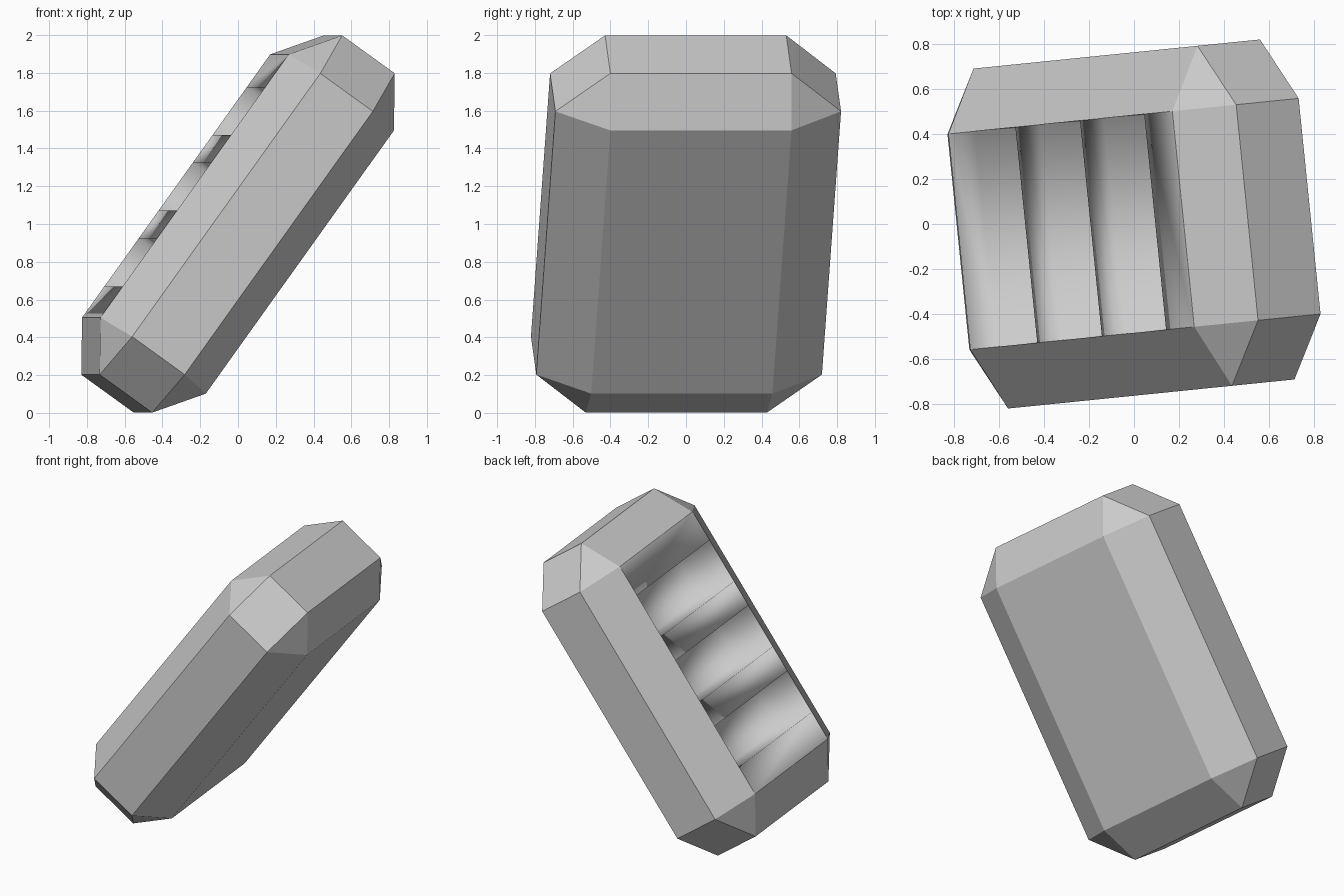
import bpy, bmesh
from math import radians
from itertools import product
from mathutils import Matrix, Vector

if "Cube" in bpy.data.objects:
    bpy.data.objects.remove(bpy.data.objects["Cube"])

FULL = (1.106, 0.76, 0.345)    # half length, width, thickness
FLAT = (0.858, 0.482, 0.172)   # half extents of the flat faces inside the chamfers
SLOT_CENTRES = (-0.5, -0.005, 0.487)
SLOT_WIDTH, SLOT_DEPTH = 0.31, 0.3

# chamfered block: each corner gives one point on each of its three faces
bm = bmesh.new()
for s in product((-1, 1), repeat=3):
    for axis in range(3):
        bm.verts.new([s[i] * (FULL[i] if i == axis else FLAT[i]) for i in range(3)])
bmesh.ops.convex_hull(bm, input=bm.verts[:])
bmesh.ops.dissolve_limit(bm, angle_limit=radians(2), verts=bm.verts[:], edges=bm.edges[:])
bm.normal_update()


def top_faces():
    return [f for f in bm.faces if f.normal.z > 0.99 and f.calc_center_median().z > 0.34]


# cut the upper face into bands
for c in SLOT_CENTRES:
    for side in (-0.5, 0.5):
        faces = top_faces()
        edges = {e for f in faces for e in f.edges}
        verts = {v for f in faces for v in f.verts}
        bmesh.ops.bisect_plane(bm, geom=faces + list(edges) + list(verts), dist=1e-5,
                               plane_co=Vector((c + side * SLOT_WIDTH, 0, 0)),
                               plane_no=Vector((1, 0, 0)))
        bm.normal_update()

# sink the three slots
bands = top_faces()
slots = [f for f in bands
         if any(abs(f.calc_center_median().x - c) < 0.02 for c in SLOT_CENTRES)]
walls = bmesh.ops.inset_individual(bm, faces=slots, thickness=0.012, depth=-SLOT_DEPTH)["faces"]
for f in bands + walls:
    f.smooth = True
bm.normal_update()

mesh = bpy.data.meshes.new("slotted_block")
bm.to_mesh(mesh)
bm.free()
block = bpy.data.objects.new("slotted_block", mesh)
bpy.context.collection.objects.link(block)

# lean the block back
mesh.transform(Matrix.Translation((0, 0, 1)) @ Matrix.Rotation(radians(5.8), 4, 'Z')
               @ Matrix.Rotation(radians(-54.3), 4, 'Y'))
